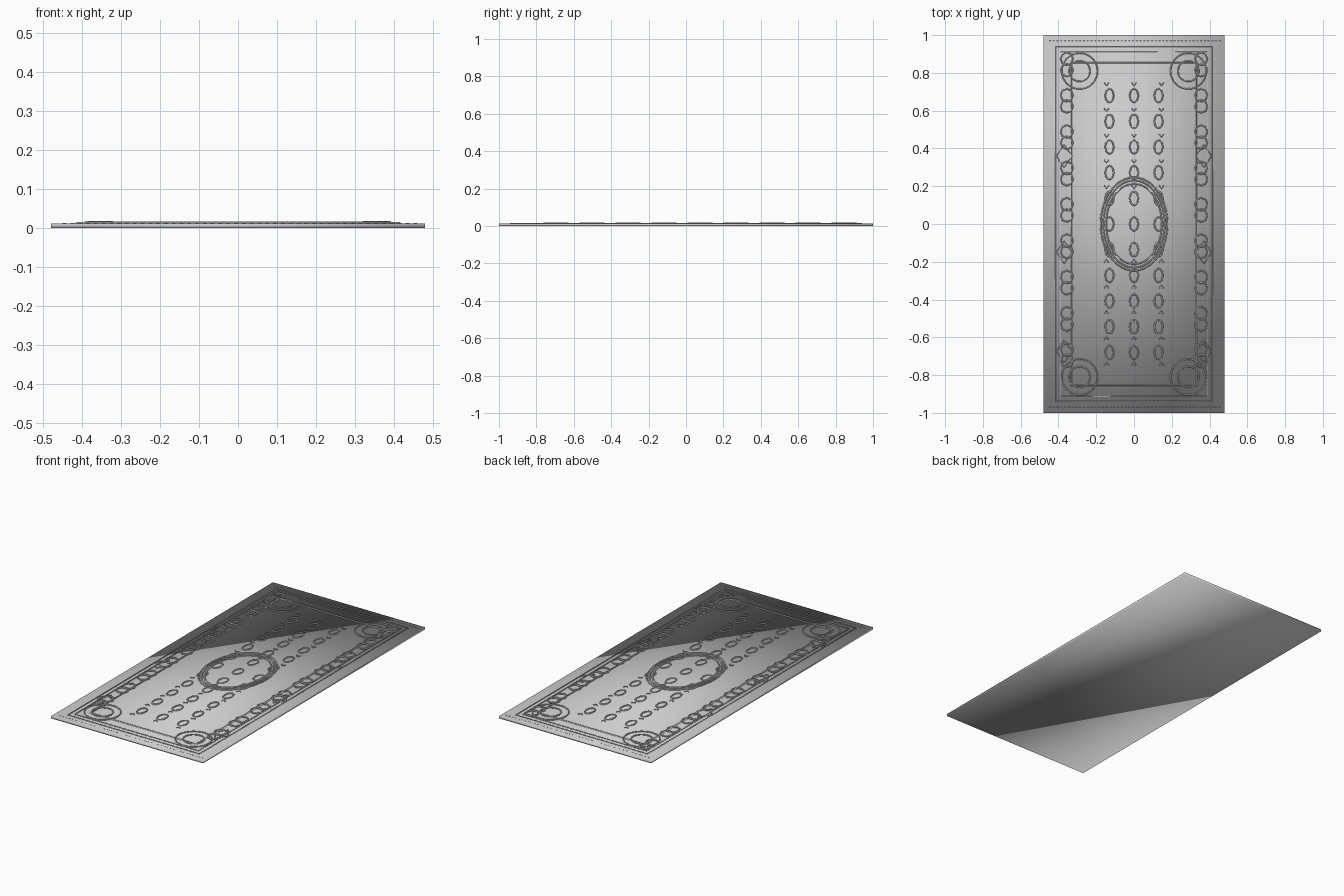
import bpy, bmesh
from math import sin, cos, pi

if "Cube" in bpy.data.objects:
    bpy.data.objects.remove(bpy.data.objects["Cube"])

TOP = 0.012


def slab(name, hx, hy, z0, z1, inset=0.0):
    """Rectangular slab with an optionally inset top."""
    bm = bmesh.new()
    bmesh.ops.create_cube(bm, size=1)
    for v in bm.verts:
        up = v.co.z > 0
        d = inset if up else 0
        v.co = (2 * v.co.x * (hx - d), 2 * v.co.y * (hy - d), z1 if up else z0)
    me = bpy.data.meshes.new(name)
    bm.to_mesh(me)
    bm.free()
    ob = bpy.data.objects.new(name, me)
    bpy.context.collection.objects.link(ob)
    for p in me.polygons:
        p.use_smooth = True
    return ob


def cords(name, paths, radius, z, cyclic=True):
    """Raised yarn lines: one curve object holding many swept outlines."""
    cu = bpy.data.curves.new(name, 'CURVE')
    cu.dimensions = '3D'
    cu.bevel_depth = radius
    cu.bevel_resolution = 1
    for pts in paths:
        sp = cu.splines.new('POLY')
        sp.points.add(len(pts) - 1)
        for p, (x, y) in zip(sp.points, pts):
            p.co = (x, y, z, 1)
        sp.use_cyclic_u = cyclic
    ob = bpy.data.objects.new(name, cu)
    bpy.context.collection.objects.link(ob)
    bpy.ops.object.select_all(action='DESELECT')
    ob.select_set(True)
    bpy.context.view_layer.objects.active = ob
    bpy.ops.object.convert(target='MESH')
    return ob


def oval(cx, cy, rx, ry, n=32):
    return [(cx + rx * cos(2 * pi * i / n), cy + ry * sin(2 * pi * i / n)) for i in range(n)]


def rect(hx, hy):
    return [(-hx, -hy), (hx, -hy), (hx, hy), (-hx, hy)]


# Rug body
slab("rug_body", 0.48, 1.0, 0, TOP)

# Rectangular border lines
cords("outer_border", [rect(0.415, 0.94)], 0.003, TOP + 0.001)
cords("middle_border", [rect(0.39, 0.912)], 0.003, TOP + 0.001)
cords("inner_border", [rect(0.333, 0.853)], 0.005, TOP)

# Corner medallions
cords("corner_medallions",
      [oval(sx * 0.288, sy * 0.81, r, r) for sx in (-1, 1) for sy in (-1, 1)
       for r in (0.095, 0.055)], 0.0035, TOP + 0.002)

# Central oval medallion
cords("center_medallion",
      [oval(0, 0, rx, ry, 48) for rx, ry in ((0.177, 0.247), (0.163, 0.231), (0.148, 0.213))],
      0.004, TOP + 0.001)

# Field of small ovals with leaf sprigs
cells = [(0.13 * i, 0.136 * j) for i in (-1, 0, 1) for j in range(-5, 6)]
cords("field_ovals", [oval(x, y, 0.022, 0.036, 16) for x, y in cells], 0.004, TOP + 0.001)
sprigs = []
for x, y in cells:
    s = 1 if y > 0 else -1
    if abs(y) < 0.01:
        continue
    cx, cy = x * 1.12, y + s * 0.058
    sprigs.append([(cx - 0.012, cy + s * 0.01), (cx, cy - s * 0.006), (cx + 0.012, cy + s * 0.01)])
cords("leaf_sprigs", sprigs, 0.003, TOP + 0.001, cyclic=False)

# Side border motifs: paired rings in a row
rings = [oval(s * 0.356, 0.845 - 0.1925 * k + d, 0.033, 0.034, 8)
         for s in (-1, 1) for k in range(9) for d in (-0.03, 0.03)]
cords("side_rings", rings, 0.004, TOP + 0.003)

# Larger side diamonds
cords("side_diamonds",
      [oval(s * 0.37, y, 0.042, 0.06, 4) for s in (-1, 1) for y in (0.36, -0.15, -0.675)],
      0.003, TOP + 0.001)

# Stitching along both short ends
stitches = [[(-0.45 + 0.02 * i, s * 0.97), (-0.44 + 0.02 * i, s * 0.97)]
            for i in range(46) for s in (-1, 1)]
cords("edge_stitching", stitches, 0.0015, TOP, cyclic=False)
